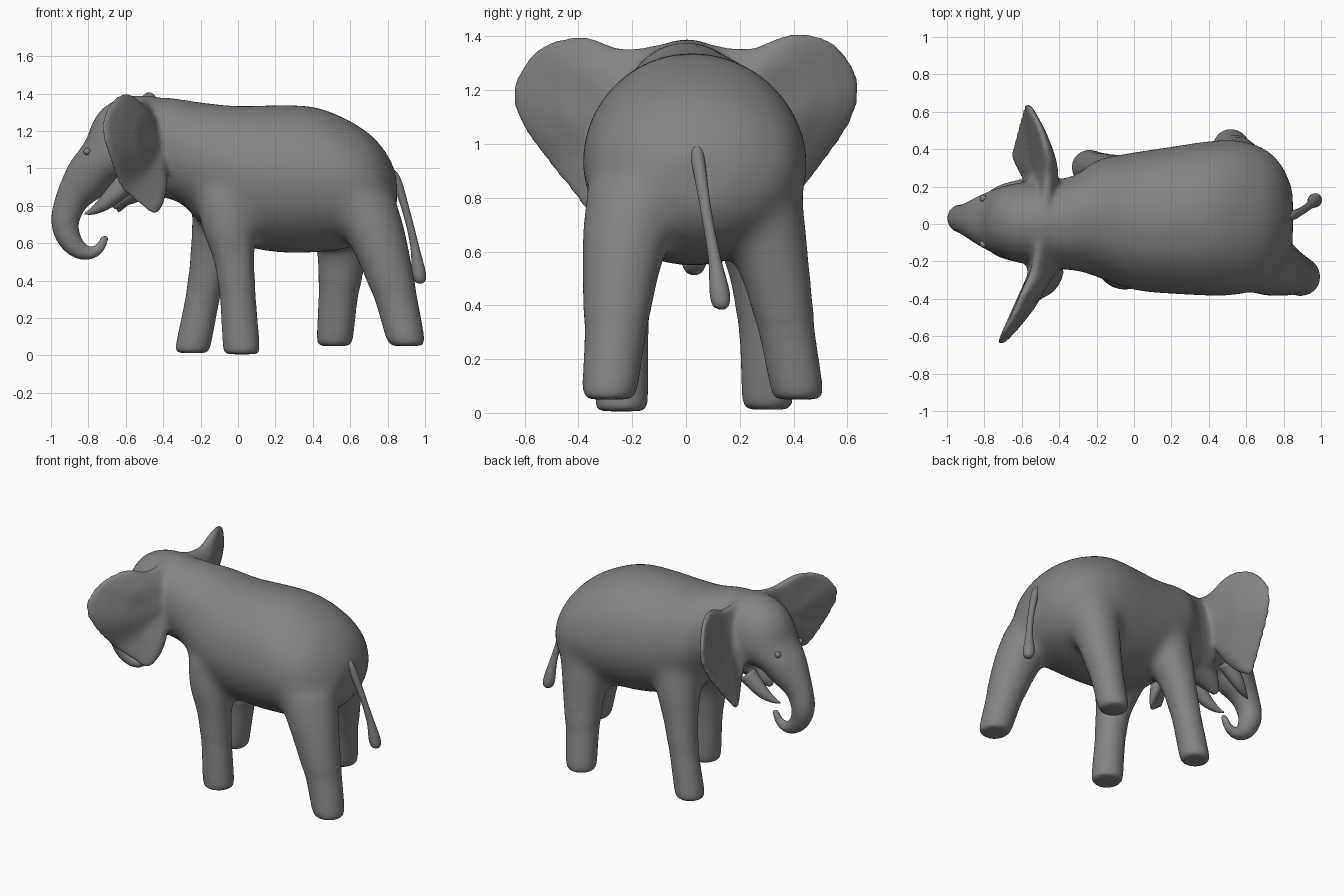
import bpy, bmesh, math
from mathutils import Vector

if "Cube" in bpy.data.objects:
    bpy.data.objects.remove(bpy.data.objects["Cube"])

X, Y, Z = Vector((1, 0, 0)), Vector((0, 1, 0)), Vector((0, 0, 1))
grey = bpy.data.materials.new("hide_grey")
grey.diffuse_color = (.23, .23, .23, 1)
grey.use_nodes = True
grey.node_tree.nodes["Principled BSDF"].inputs["Base Color"].default_value = grey.diffuse_color


def spline(pts, steps=5):
    """Catmull-Rom through tuples of any length."""
    p = [pts[0]] + list(pts) + [pts[-1]]
    out = []
    for i in range(1, len(p) - 2):
        for s in range(steps):
            t = s / steps
            out.append([0.5 * (2 * b + (c - a) * t + (2 * a - 5 * b + 4 * c - d) * t * t
                               + (3 * b - a - 3 * c + d) * t ** 3)
                        for a, b, c, d in zip(p[i - 1], p[i], p[i + 1], p[i + 2])])
    return out + [list(pts[-1])]


def skin(bm, rings, start, end):
    """Bridge closed rings and close both ends with a fan."""
    n = len(rings[0])
    vs = [[bm.verts.new(c) for c in r] for r in rings]
    a, b = bm.verts.new(start), bm.verts.new(end)
    faces = []
    for k in range(n):
        j = (k + 1) % n
        faces.append(bm.faces.new((a, vs[0][j], vs[0][k])))
        faces.append(bm.faces.new((b, vs[-1][k], vs[-1][j])))
        for r, s in zip(vs, vs[1:]):
            faces.append(bm.faces.new((r[k], r[j], s[j], s[k])))
    bmesh.ops.recalc_face_normals(bm, faces=faces)


def loft(bm, sections, n=24, axis=None, grow=0):
    """Tube through (x, y, z, half width, half depth) sections; rings face axis or the path."""
    sec = spline([s if len(s) == 5 else (*s, s[3]) for s in sections])
    cen = [Vector(s[:3]) for s in sec]
    rings = []
    for i, s in enumerate(sec):
        t = axis or (cen[min(i + 1, len(cen) - 1)] - cen[max(i - 1, 0)]).normalized()
        side = (Y - t * Y.dot(t)).normalized()
        up = t.cross(side)
        rings.append([cen[i] + side * (s[3] + grow) * math.cos(2 * math.pi * k / n)
                      + up * (s[4] + grow) * math.sin(2 * math.pi * k / n) for k in range(n)])
    skin(bm, rings, cen[0], cen[-1])


def ear(bm, rim, hollow, root):
    """Cupped flap: concave front, rim, domed back."""
    rim = [Vector(p) for p in spline(rim + [rim[0]], 5)[:-1]]
    h, r = Vector(hollow), Vector(root)
    rings = [[h.lerp(p, f) for p in rim] for f in (0.4, 0.75)] + [rim]
    thick = (r - h).normalized() * 0.04
    rings += [[r.lerp(p, f) + thick * g for p in rim]
              for f, g in ((1, 0.85), (0.85, 1.2), (0.6, 1.3), (0.3, 0.6))]
    skin(bm, rings, h, r)


def make(name, bm):
    me = bpy.data.meshes.new(name)
    bm.to_mesh(me)
    bm.free()
    me.shade_smooth()
    me.materials.append(grey)
    ob = bpy.data.objects.new(name, me)
    bpy.context.collection.objects.link(ob)
    return ob


def fuse(ob, voxel, iterations):
    """Melt overlapping volumes into one skin and soften it."""
    rm = ob.modifiers.new("fuse", 'REMESH')
    rm.mode, rm.voxel_size, rm.use_smooth_shade = 'VOXEL', voxel, True
    sm = ob.modifiers.new("soften", 'SMOOTH')
    sm.factor, sm.iterations = 0.5, iterations


# Legs, foot to hip
legs = [
    [(.02, -.24, .006, .08), (.018, -.24, .04, .099), (.0, -.235, .3, .097), (-.02, -.23, .5, .105),
     (-.05, -.21, .68, .14), (-.06, -.17, .88, .16)],
    [(-.245, .305, .012, .08), (-.24, .303, .05, .095), (-.19, .29, .3, .094), (-.15, .27, .5, .105),
     (-.11, .235, .68, .135), (-.08, .19, .88, .16)],
    [(.905, -.285, .05, .08), (.895, -.283, .09, .103), (.845, -.262, .3, .116), (.785, -.245, .5, .138),
     (.72, -.215, .68, .165), (.64, -.17, .86, .19)],
    [(.515, .415, .05, .08), (.518, .412, .09, .098), (.535, .375, .3, .106), (.555, .335, .5, .125),
     (.565, .28, .7, .16), (.58, .23, .88, .19)],
]

# Torso and hips, melted together heavily
bm = bmesh.new()
loft(bm, [(-.62, .01, 1.12, .15, .18), (-.52, 0, 1.115, .225, .255), (-.38, 0, 1.11, .245, .272),
          (-.29, .01, 1.085, .265, .285), (-.2, .03, 1.03, .315, .325), (0, .015, .965, .37, .37),
          (.2, .02, .945, .395, .395), (.4, .03, .94, .415, .392), (.56, .035, .92, .415, .355),
          (.70, .035, .90, .37, .29), (.79, .04, .88, .28, .21), (.85, .04, .87, .15, .10)],
     36, axis=X)
for leg in legs:
    loft(bm, leg[2:], axis=Z, grow=.008)
torso = make("torso_base", bm)
fuse(torso, .016, 55)
melted = bpy.data.meshes.new_from_object(torso.evaluated_get(bpy.context.evaluated_depsgraph_get()))
bpy.data.objects.remove(torso)

# Fine skin: melted torso plus feet, head, trunk and ears
bm = bmesh.new()
bm.from_mesh(melted)

# Lower legs
for leg in legs:
    loft(bm, leg[:4], axis=Z)

# Head and curled trunk
loft(bm, [(-.36, 0, 1.11, .20, .24), (-.47, 0, 1.115, .23, .272), (-.60, .01, 1.12, .215, .25),
          (-.72, .015, 1.04, .18, .145), (-.81, .02, .94, .135, .125), (-.89, .025, .83, .088, .09),
          (-.925, .03, .71, .076), (-.895, .03, .61, .063), (-.83, .03, .552, .046),
          (-.765, .03, .553, .033), (-.725, .03, .595, .027), (-.71, .03, .645, .024)])

# Lower jaw
loft(bm, [(-.48, .01, .95, .13, .11), (-.6, .01, .86, .075, .065), (-.67, .01, .785, .022)])

# Ears (the head is slightly turned, so the two differ)
ear(bm, [(-.52, -.08, 1.375), (-.55, -.24, 1.355), (-.61, -.38, 1.40), (-.675, -.53, 1.37),
         (-.725, -.62, 1.27), (-.725, -.645, 1.16), (-.69, -.60, 1.05), (-.635, -.49, .90),
         (-.54, -.42, .81), (-.455, -.36, .755), (-.45, -.24, .88), (-.58, -.17, 1.1)],
    (-.57, -.27, 1.12), (-.40, -.23, 1.12))
ear(bm, [(-.50, .08, 1.375), (-.48, .24, 1.355), (-.485, .40, 1.41), (-.525, .54, 1.385),
         (-.57, .63, 1.28), (-.585, .645, 1.17), (-.60, .605, 1.06), (-.63, .50, .91),
         (-.65, .42, .81), (-.66, .36, .76), (-.60, .23, .88), (-.61, .18, 1.1)],
    (-.54, .27, 1.12), (-.41, .22, 1.12))
fuse(make("elephant_body", bm), .011, 26)

# Tail with tuft
bm = bmesh.new()
loft(bm, [(.80, .04, .99, .02), (.845, .045, .94, .025), (.905, .075, .75, .02),
          (.945, .105, .58, .023), (.965, .125, .45, .037), (.975, .13, .40, .03),
          (.977, .13, .385, .01)], 16)
make("tail", bm)

# Tusks and eyes, one per side
for side, sgn, y0 in (("near", -1, .0), ("far", 1, .03)):
    bm = bmesh.new()
    loft(bm, [(-.60, y0 + sgn * .15, .92, .06), (-.70, y0 + sgn * .14, .825, .042),
              (-.77, y0 + sgn * .12, .775, .022), (-.82, y0 + sgn * .10, .757, .004)], 16)
    make(side + "_tusk", bm)
    bm = bmesh.new()
    bmesh.ops.create_uvsphere(bm, u_segments=16, v_segments=10, radius=.02)
    bmesh.ops.translate(bm, verts=bm.verts, vec=(-.805, y0 + sgn * .107, 1.09))
    make(side + "_eye", bm)
